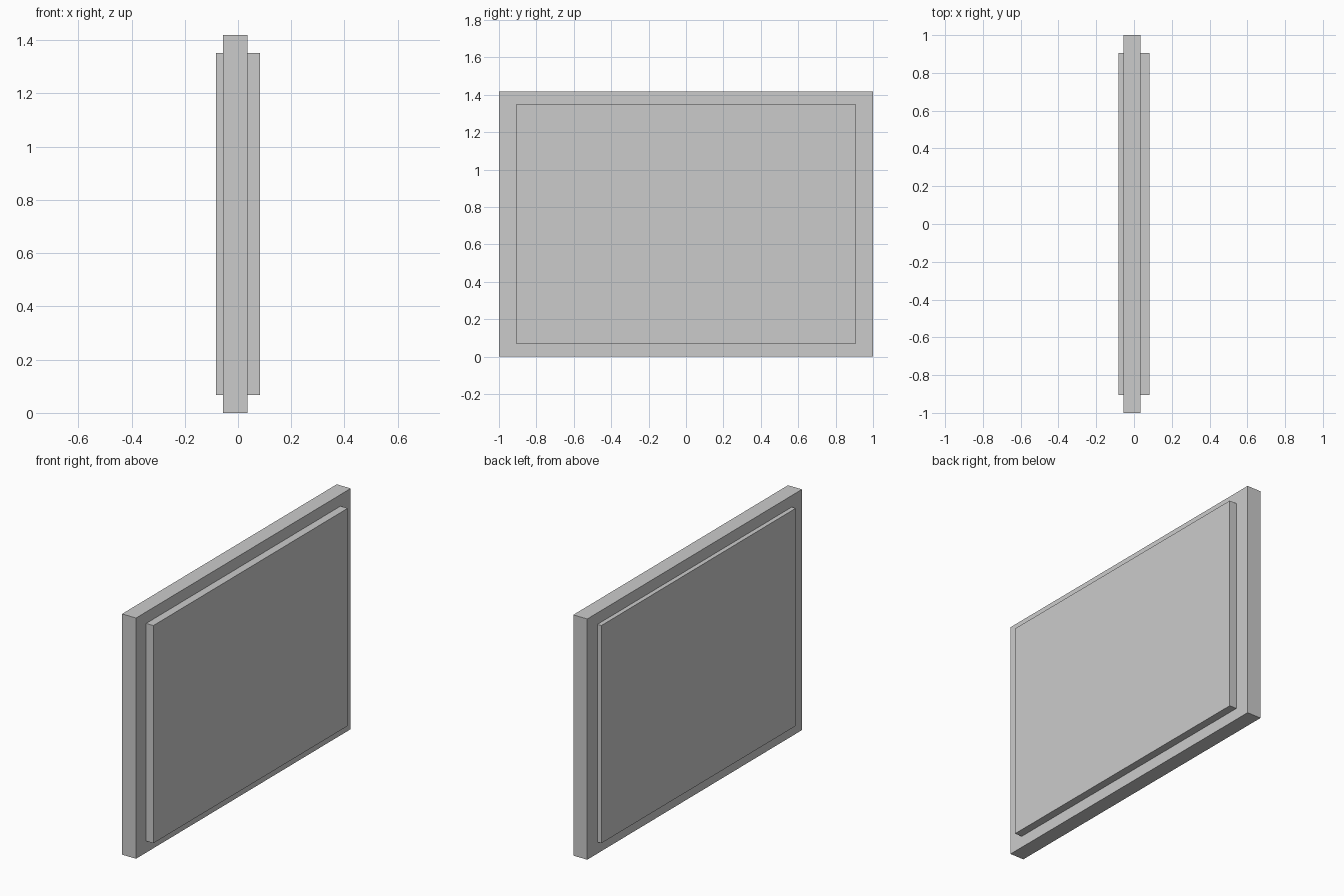
import bpy

if "Cube" in bpy.data.objects:
    bpy.data.objects.remove(bpy.data.objects["Cube"])


def box(name, x0, x1, y0, y1, z0, z1):
    bpy.ops.mesh.primitive_cube_add(size=1, location=((x0 + x1) / 2, (y0 + y1) / 2, (z0 + z1) / 2))
    obj = bpy.context.object
    obj.name = name
    obj.scale = (x1 - x0, y1 - y0, z1 - z0)
    bpy.ops.object.transform_apply(location=False, rotation=False, scale=True)
    return obj


HEIGHT = 1.419
BACK, FRONT = -0.056, 0.035      # x faces of the main slab
OUTER = 0.082                    # x of the raised panel faces
PANEL_Y, MARGIN_Z = 0.905, 0.068

# Main slab
box("slab", BACK, FRONT, -1, 1, 0, HEIGHT)

# Raised panels: thicker on the +x side, thinner on the -x side
for name, x0, x1 in (("thick_panel", FRONT, OUTER), ("thin_panel", -OUTER, BACK)):
    box(name, x0, x1, -PANEL_Y, PANEL_Y, MARGIN_Z, HEIGHT - MARGIN_Z)
